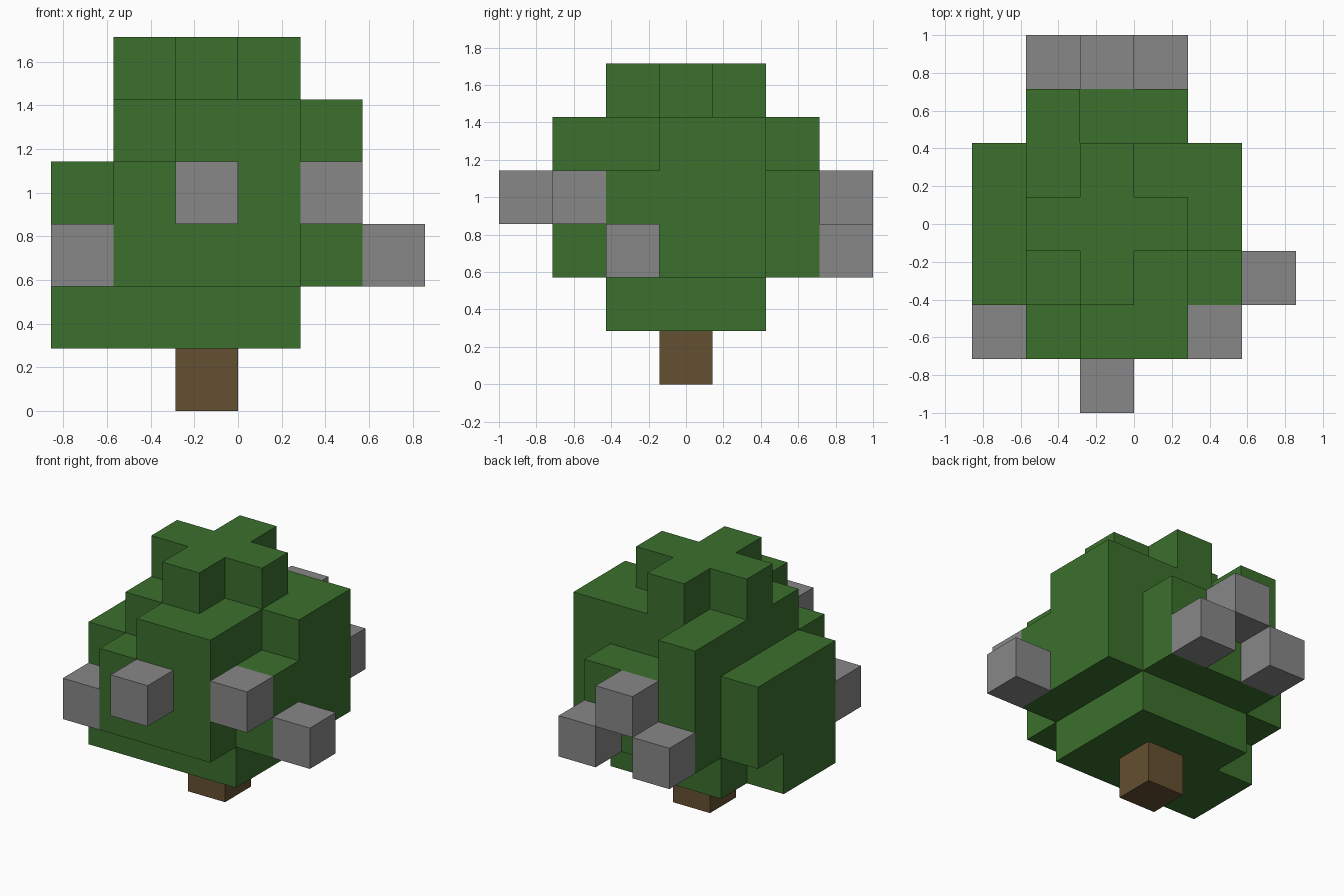
import bpy, bmesh
from mathutils import Vector
from itertools import product

CELL = 2 / 7
ORIGIN = Vector((-3, -3.5, 0))

if "Cube" in bpy.data.objects:
    bpy.data.objects.remove(bpy.data.objects["Cube"])


def make_material(name, rgb):
    mat = bpy.data.materials.new(name)
    mat.use_nodes = True
    colour = (*rgb, 1)
    mat.diffuse_color = colour
    mat.node_tree.nodes["Principled BSDF"].inputs["Base Color"].default_value = colour
    return mat


def cells_in(span):
    """Grid cells of a block given as x, y and z ranges."""
    x0, x1, y0, y1, z0, z1 = span
    return set(product(range(x0, x1), range(y0, y1), range(z0, z1)))


def build_blocks(name, cells, mat):
    """Make one mesh from the outer faces of a set of grid cells."""
    bm = bmesh.new()
    for cell in cells:
        for axis, side in product(range(3), (-1, 1)):
            step = [0, 0, 0]
            step[axis] = side
            if tuple(c + s for c, s in zip(cell, step)) in cells:
                continue
            normal = Vector(step)
            u = Vector((normal.y, normal.z, normal.x))
            v = normal.cross(u)
            centre = Vector(cell) + Vector((0.5, 0.5, 0.5)) + normal / 2
            corners = (-u - v, u - v, u + v, v - u)
            bm.faces.new([bm.verts.new((centre + c / 2 + ORIGIN) * CELL)
                          for c in corners])
    bmesh.ops.remove_doubles(bm, verts=bm.verts, dist=0.001)
    bmesh.ops.recalc_face_normals(bm, faces=bm.faces)
    mesh = bpy.data.meshes.new(name)
    bm.to_mesh(mesh)
    bm.free()
    mesh.materials.append(mat)
    obj = bpy.data.objects.new(name, mesh)
    bpy.context.collection.objects.link(obj)
    return obj


leaf_green = make_material("leaf_green", (0.044, 0.162, 0.026))
bark_brown = make_material("bark_brown", (0.130, 0.080, 0.032))
fruit_grey = make_material("fruit_grey", (0.242, 0.242, 0.242))

# Trunk
build_blocks("trunk", {(2, 3, 0)}, bark_brown)

# Foliage: overlapping blocks joined into one crown
foliage_spans = [
    (1, 4, 2, 5, 1, 2), (0, 1, 2, 4, 1, 2),    # lower skirt
    (0, 5, 2, 5, 2, 4), (1, 4, 1, 6, 2, 4),    # wide middle
    (1, 4, 2, 5, 4, 5), (4, 5, 3, 5, 4, 5),    # upper tier
    (2, 4, 1, 2, 4, 5), (1, 2, 5, 6, 4, 5),    # upper tier bulges
    (1, 4, 3, 4, 5, 6), (2, 3, 2, 5, 5, 6),    # cross-shaped top
]
foliage = set().union(*(cells_in(span) for span in foliage_spans))
build_blocks("foliage", foliage, leaf_green)

# Fruit cubes around the crown
fruit_cells = {
    "fruit_front_right": (0, 1, 2), "fruit_front": (2, 0, 3),
    "fruit_front_left": (4, 1, 3), "fruit_left": (5, 2, 2),
    "fruit_back_left": (3, 6, 2), "fruit_back": (2, 6, 3),
    "fruit_back_right": (1, 6, 2),
}
for name, cell in fruit_cells.items():
    build_blocks(name, {cell}, fruit_grey)
